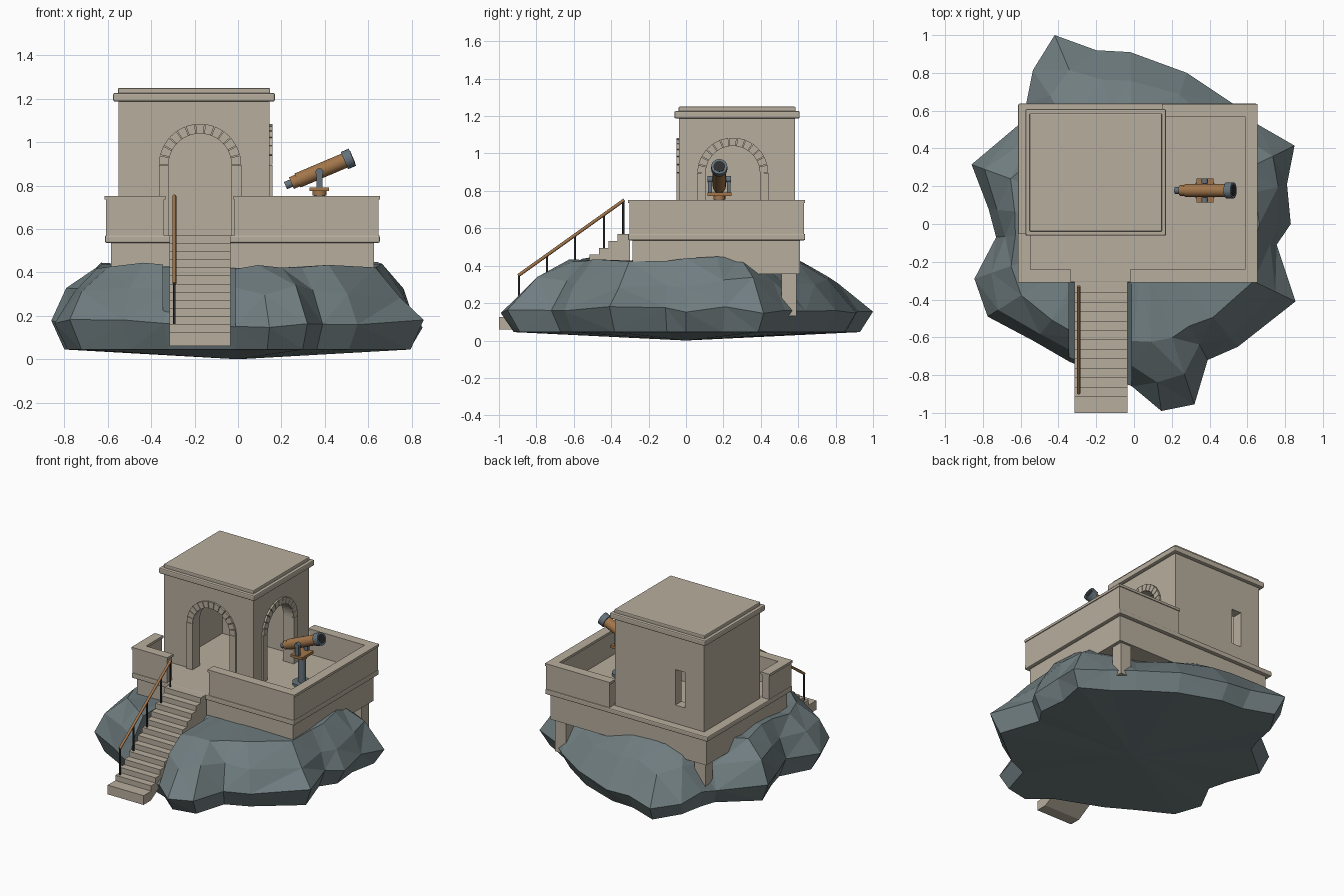
import bpy, bmesh, math, random
from mathutils import Vector

if "Cube" in bpy.data.objects:
    bpy.data.objects.remove(bpy.data.objects["Cube"])

random.seed(4)


def material(name, rgb):
    m = bpy.data.materials.new(name)
    m.diffuse_color = (*rgb, 1)
    m.use_nodes = True
    m.node_tree.nodes["Principled BSDF"].inputs["Base Color"].default_value = m.diffuse_color
    return m


STONE = material("sand stone", (0.47, 0.42, 0.34))
ROCK = material("blue grey rock", (0.16, 0.205, 0.215))
WOOD = material("brown wood", (0.36, 0.18, 0.07))
STEEL = material("slate metal", (0.13, 0.17, 0.20))
DARK = material("dark iron", (0.025, 0.027, 0.03))


def finish(name, bm, mat, bevel=0):
    bmesh.ops.recalc_face_normals(bm, faces=bm.faces)
    me = bpy.data.meshes.new(name)
    bm.to_mesh(me)
    bm.free()
    me.materials.append(mat)
    ob = bpy.data.objects.new(name, me)
    bpy.context.collection.objects.link(ob)
    if bevel:
        mod = ob.modifiers.new("bevel", "BEVEL")
        mod.width, mod.segments = bevel, 2
    return ob


def box(name, x, y, z, mat=STONE, bevel=0):
    bm = bmesh.new()
    for v in bmesh.ops.create_cube(bm, size=1)["verts"]:
        v.co = [r[0] if c < 0 else r[1] for c, r in zip(v.co, (x, y, z))]
    return finish(name, bm, mat, bevel)


def add_prism(bm, pts, axis, a, b):
    """Extrude a (horizontal, z) profile along x or y from a to b."""
    put = (lambda p, d: (d, p[0], p[1])) if axis == "x" else (lambda p, d: (p[0], d, p[1]))
    lo = [bm.verts.new(put(p, a)) for p in pts]
    hi = [bm.verts.new(put(p, b)) for p in pts]
    bm.faces.new(lo)
    bm.faces.new(hi)
    for i in range(len(pts)):
        j = (i + 1) % len(pts)
        bm.faces.new((lo[i], lo[j], hi[j], hi[i]))


def prism(name, pts, axis, a, b, mat=STONE):
    bm = bmesh.new()
    add_prism(bm, pts, axis, a, b)
    return finish(name, bm, mat)


def rod(name, p, q, r, mat, sides=16):
    p, q = Vector(p), Vector(q)
    bm = bmesh.new()
    bmesh.ops.create_cone(bm, cap_ends=True, segments=sides, radius1=r, radius2=r, depth=(q - p).length)
    for f in bm.faces:
        f.smooth = len(f.verts) == 4
    for e in bm.edges:
        e.smooth = all(len(f.verts) == 4 for f in e.link_faces)
    ob = finish(name, bm, mat)
    ob.location = (p + q) / 2
    ob.rotation_euler = (q - p).to_track_quat("Z", "Y").to_euler()
    return ob


# Rock: outline x, y and how far in the plateau edge sits
outline = [(-.42, 1.0, .62), (-.535, .815, .62), (-.57, .64, .66), (-.605, .53, .76), (-.86, .315, .76),
           (-.77, .08, .82), (-.73, -.07, .86), (-.845, -.29, .77), (-.775, -.49, .77), (-.53, -.62, .82),
           (-.34, -.73, .82), (-.01, -.86, .72), (.145, -.99, .63), (.32, -.955, .63), (.39, -.72, .75),
           (.55, -.65, .76), (.855, -.41, .74), (.755, -.11, .85), (.83, 0, .8), (.81, .21, .79),
           (.85, .415, .70), (.65, .53, .66), (.52, .64, .62), (.28, .80, .62), (-.02, .91, .65), (-.2, .92, .65)]
bm = bmesh.new()
rings = [[] for _ in range(5)]
for x, y, s in outline:
    wide = 0.165 + random.uniform(-.02, .02)
    levels = [(0.93, 0.045), (1, wide), ((1 + s) / 2 + random.uniform(0, .05), 0.31 + random.uniform(-.03, .03)),
              (s, 0.43 + random.uniform(-.015, .02)), (s * 0.4, 0.42)]
    for ring, (k, z) in zip(rings, levels):
        ring.append(bm.verts.new((x * k, y * k, z)))
bottom, top = bm.verts.new((0, 0, 0)), bm.verts.new((0, 0, .42))
n = len(outline)
for i in range(n):
    j = (i + 1) % n
    for lo, hi in zip(rings, rings[1:]):
        bm.faces.new((lo[i], lo[j], hi[j], hi[i]))
    bm.faces.new((bottom, rings[0][j], rings[0][i]))
    bm.faces.new((top, rings[-1][i], rings[-1][j]))
bmesh.ops.triangulate(bm, faces=bm.faces)
rock = finish("rock", bm, ROCK)

# Channel cut through the rock for the stairs
cutter = prism("stair_channel_cutter", [(-1.1, .03), (-.29, .425), (-.29, .8), (-1.1, .8)], "x", -.345, -.012, ROCK)
cutter.hide_render = True
cutter.hide_viewport = True
mod = rock.modifiers.new("channel", "BOOLEAN")
mod.operation, mod.solver, mod.object = "DIFFERENCE", "EXACT", cutter

# Terrace and its rear supports
box("terrace_base", (-.585, .627), (-.285, .61), (.355, .54))
box("terrace_cornice", (-.613, .653), (-.31, .637), (.536, .571), bevel=.007)
for x in (-.565, .52):
    box("support_pillar", (x, x + .085), (.51, .592), (.13, .36))

# Parapet: one profile per run, wall with a slightly wider cap
X0, X1, Y0, Y1, T = -.608, .648, -.303, .63, .055
front_left = [(X0, -.055), (X0, Y0), (-.34, Y0), (-.34, Y0 + T), (X0 + T, Y0 + T), (X0 + T, -.055)]
right_run = [(-.015, Y0), (X1, Y0), (X1, Y1), (.155, Y1), (.155, Y1 - T), (X1 - T, Y1 - T),
             (X1 - T, Y0 + T), (-.015, Y0 + T)]


def slab(name, pts, z0, z1, grow=0):
    bm = bmesh.new()
    f = bm.faces.new([bm.verts.new((x, y, z0)) for x, y in pts])
    up = bmesh.ops.extrude_face_region(bm, geom=[f])["geom"]
    bmesh.ops.translate(bm, vec=(0, 0, z1 - z0), verts=[g for g in up if isinstance(g, bmesh.types.BMVert)])
    bmesh.ops.recalc_face_normals(bm, faces=bm.faces)
    if grow:
        sides = [f for f in bm.faces if abs(f.normal.z) < .5]
        bmesh.ops.inset_region(bm, faces=[], thickness=0)
        moves = {v: sum((f.normal for f in v.link_faces if f in sides), Vector()) for v in bm.verts}
        for v, d in moves.items():
            v.co += d * grow
    return finish(name, bm, STONE)


for name, run in (("left_parapet", front_left), ("right_parapet", right_run)):
    slab(name, run, .565, .737)
    slab(name + "_cap", run, .735, .752, .006)

# Tower walls, with arched doorways at the front and right
TX0, TX1, TY0, TY1, Z0, Z1, W = -.55, .145, -.037, .583, .565, 1.19, .07
R, RO, SPRING, STONES = .145, .19, .895, 13


def arch(c, r, steps=24):
    return [(c + r * math.cos(math.pi * i / steps), SPRING + r * math.sin(math.pi * i / steps)) for i in range(steps + 1)]


def arch_wall(name, a, b, c, axis, d0, d1):
    pts = [(a, Z0), (a, Z1), (b, Z1), (b, Z0), (c + R, Z0)] + arch(c, R) + [(c - R, Z0)]
    prism(name, pts, axis, d0, d1)


def arch_trim(name, c, axis, d0, d1):
    """Two jambs and a ring of wedge stones."""
    bm = bmesh.new()
    for s in (-1, 1):
        add_prism(bm, [(c + s * R, Z0), (c + s * RO, Z0), (c + s * RO, SPRING), (c + s * R, SPRING)], axis, d0, d1)
    for i in range(STONES):
        a0, a1 = [math.pi * (i + t) / STONES for t in (.05, .95)]
        add_prism(bm, [(c + r * math.cos(a), SPRING + r * math.sin(a))
                       for r, a in ((R, a0), (RO, a0), (RO, a1), (R, a1))], axis, d0, d1)
    finish(name, bm, STONE)


arch_wall("tower_front_wall", TX0, TX1, -.175, "y", TY0, TY0 + W)
arch_wall("tower_right_wall", TY0 + W, TY1, .25, "x", TX1 - W, TX1)
arch_trim("front_arch_trim", -.175, "y", TY0 - .013, TY0 + .01)
arch_trim("right_arch_trim", .25, "x", TX1 - .01, TX1 + .013)
box("tower_left_wall", (TX0, TX0 + W), (TY0 + W, TY1), (Z0, Z1))

# Rear wall around a narrow slot window
BX0, BX1, BY = TX0 + W, TX1 - W, (TY1 - W, TY1)
box("rear_wall_side", (BX0, -.40), BY, (Z0, Z1))
box("rear_wall_main", (-.325, BX1), BY, (Z0, Z1))
box("window_sill_wall", (-.40, -.325), BY, (Z0, .70))
box("window_head_wall", (-.40, -.325), BY, (.95, Z1))

# Roof
box("roof_cornice", (TX0 - .025, TX1 + .025), (TY0 - .025, TY1 + .025), (1.187, 1.227), bevel=.008)
box("roof_top", (TX0 - .003, TX1 + .003), (TY0 - .003, TY1 + .003), (1.22, 1.25), bevel=.006)

# Stairs: one stepped profile
steps = [(-1, .06), (-1, .125), (-.915, .125)]
for k in range(1, 13):
    y, z = -.915 + .05 * (k - 1), .125 + .0371 * k
    steps += [(y, z), (y + .05 if k < 12 else -.3, z)]
prism("stairs", steps + [(-.3, .42), (-.92, .06)], "x", -.315, -.035)

# Handrail on the left of the stairs
RX = -.293


def rail_z(y):
    return .35 + (y + .893) * .4 / .561


for y in (-.893, -.743, -.594, -.438, -.335):
    rod("rail_post", (RX, y, rail_z(y) - .22), (RX, y, rail_z(y)), .006, DARK, 8)
rod("handrail", (RX, -.897, rail_z(-.897)), (RX, -.33, rail_z(-.33)), .009, WOOD, 8)

# Telescope stand
CX, CY = .375, .178
rod("stand_foot", (CX, CY, .57), (CX, CY, .59), .063, STEEL, 20)
rod("stand_column", (CX, CY, .58), (CX, CY, .76), .026, STEEL)
rod("stand_collar", (CX, CY, .755), (CX, CY, .776), .032, WOOD)
box("fork_plate", (CX - .045, CX + .045), (CY - .064, CY + .064), (.774, .792), WOOD)
for s in (-1, 1):
    y = CY + s * .05
    box("fork_arm", (CX - .014, CX + .014), (y - .01, y + .01), (.79, .866), STEEL)
    rod("fork_pivot", (CX, y - .013, .862), (CX, y + .013, .862), .018, STEEL)
    rod("pivot_pin", (CX, CY, .862), (CX, y, .862), .009, STEEL)

# Telescope tube, tilted up to the right
ANGLE = math.radians(23)


def along(t):
    return (CX + t * math.cos(ANGLE), CY, .866 + t * math.sin(ANGLE))


for name, a, b, r, mat in (("eyepiece", -.17, -.13, .018, STEEL), ("tube_end_ring", -.14, -.105, .029, WOOD),
                           ("telescope_tube", -.11, .13, .035, WOOD), ("lens_hood", .125, .165, .043, STEEL),
                           ("lens", .16, .167, .031, DARK)):
    rod(name, along(a), along(b), r, mat, 20)
